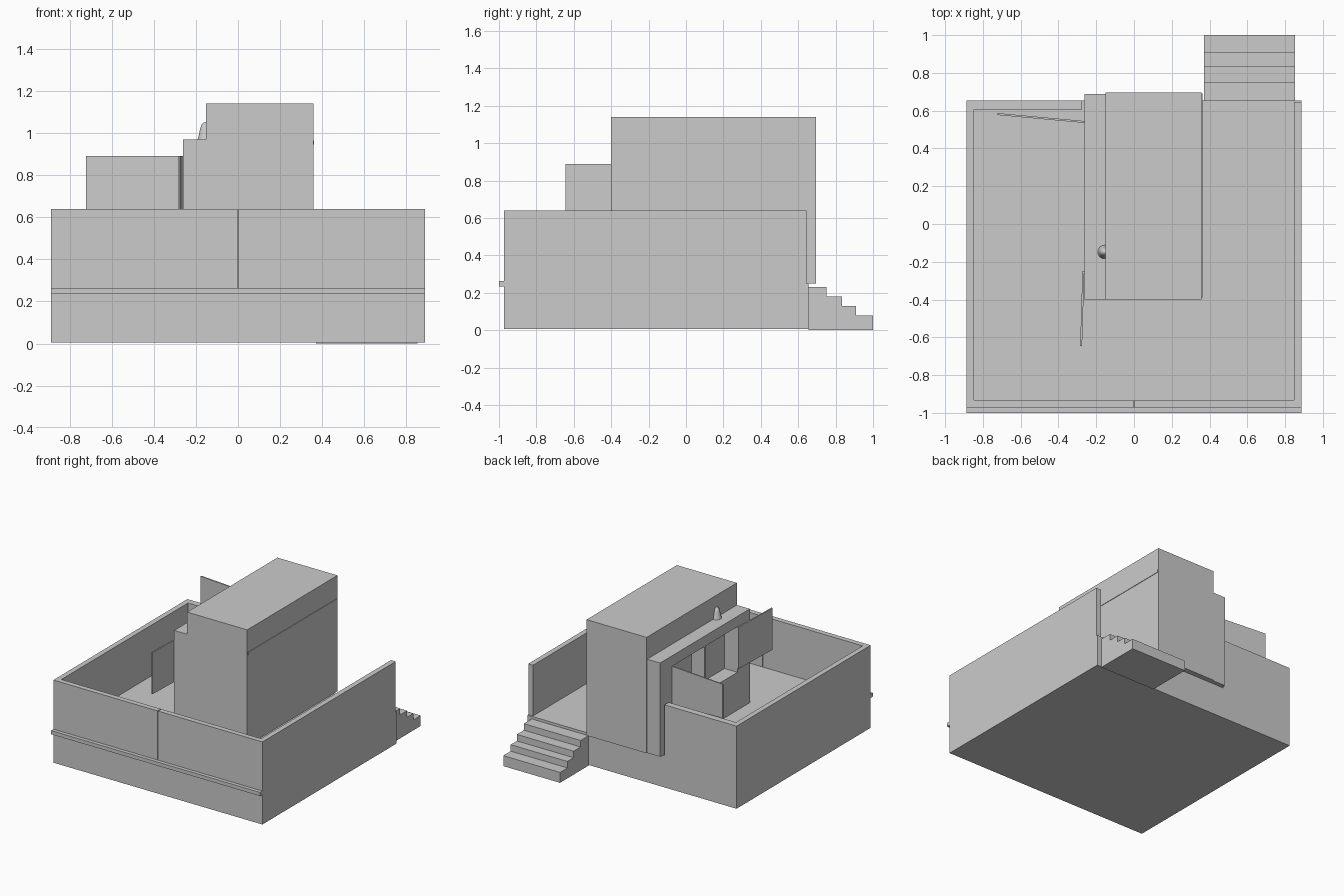
import bpy, bmesh, math
from mathutils import Vector

if "Cube" in bpy.data.objects:
    bpy.data.objects.remove(bpy.data.objects["Cube"])


def finish(name, bm):
    bmesh.ops.recalc_face_normals(bm, faces=bm.faces)
    mesh = bpy.data.meshes.new(name)
    bm.to_mesh(mesh)
    bm.free()
    ob = bpy.data.objects.new(name, mesh)
    bpy.context.collection.objects.link(ob)
    return ob


def prism(name, pts, axis, lo, hi):
    """Extrude a 2D outline along x (pts = y,z) or z (pts = x,y)."""
    bm = bmesh.new()
    if axis == 'x':
        vs = [bm.verts.new((lo, a, b)) for a, b in pts]
        move = Vector((hi - lo, 0, 0))
    else:
        vs = [bm.verts.new((a, b, lo)) for a, b in pts]
        move = Vector((0, 0, hi - lo))
    face = bm.faces.new(vs)
    res = bmesh.ops.extrude_face_region(bm, geom=[face], use_keep_orig=True)
    bmesh.ops.translate(bm, vec=move,
                        verts=[g for g in res['geom'] if isinstance(g, bmesh.types.BMVert)])
    return finish(name, bm)


def box(name, x0, x1, y0, y1, z0, z1):
    return prism(name, [(x0, y0), (x1, y0), (x1, y1), (x0, y1)], 'z', z0, z1)


def leaf(name, a, b, thick, z0, z1):
    """Thin upright panel between two plan points."""
    a, b = Vector(a), Vector(b)
    d = (b - a).normalized()
    n = Vector((-d.y, d.x)) * thick / 2
    return prism(name, [a - n, b - n, b + n, a + n], 'z', z0, z1)


DECK, TOP = 0.25, 0.64
W, T = 0.888, 0.04          # half width and wall thickness
FRONT, BACK = -0.972, 0.655

# Platform and parapet walls
box("platform", -W, W, FRONT, BACK, 0.006, DECK)
for side, s in (("left", -1), ("right", 1)):
    x0, x1 = sorted((s * W, s * (W - T)))
    box(side + "_wall", x0, x1, FRONT, 0.645, DECK, TOP)
    # front wall is two panels with a narrow joint
    x0, x1 = sorted((s * 0.003, s * (W - T)))
    box(side + "_front_panel", x0, x1, FRONT, FRONT + T, DECK, TOP)
box("left_back_wall", -W, -0.275, 0.605, BACK, DECK, TOP)
box("front_ledge", -W, W, -1.0, FRONT, 0.235, 0.263)

# Entrance stairs
steps = [(1.0, 0.08), (0.91, 0.13), (0.835, 0.18), (0.75, 0.23)]
outline = [(BACK, 0.0)]
z = 0.0
for y, top in steps:
    outline += [(y, z), (y, top)]
    z = top
outline.append((BACK, z))
prism("stairs", outline, 'x', 0.37, 0.852)

# Tall central cabin block with a slim trim on its right side
box("cabin", -0.152, 0.358, -0.40, 0.695, DECK, 1.14)
box("cabin_trim", 0.358, 0.362, -0.39, 0.69, 0.945, 0.965)

# Low side bay: frame around a doorway and a window recess
BX0, BX1 = -0.262, -0.152
box("bay_roof", BX0, BX1, -0.40, 0.688, 0.89, 0.97)
for name, y0, y1 in (("bay_back_post", 0.54, 0.688),
                     ("bay_partition", 0.13, 0.15),
                     ("bay_front_post", -0.40, -0.25)):
    box(name, BX0, BX1, y0, y1, DECK, 0.89)
box("window_sill_block", BX0, BX1, -0.25, 0.13, DECK, 0.54)

# Open door and open window shutter
leaf("door", (-0.262, 0.54), (-0.722, 0.582), 0.010, DECK, 0.89)
leaf("shutter", (-0.268, -0.25), (-0.280, -0.645), 0.010, 0.57, 0.89)

# Rounded lamp on the bay roof
profile = [(0.036, 0.97), (0.030, 0.99), (0.024, 1.02), (0.016, 1.042), (0.008, 1.05), (0.0, 1.052)]
bm = bmesh.new()
vs = [bm.verts.new((r, 0, h)) for r, h in profile]
vs.append(bm.verts.new((0, 0, 0.97)))
edges = [bm.edges.new((vs[i], vs[i + 1])) for i in range(len(profile) - 1)]
edges.append(bm.edges.new((vs[-1], vs[0])))
bmesh.ops.spin(bm, geom=vs + edges, cent=(0, 0, 0), axis=(0, 0, 1),
               angle=math.tau, steps=24, use_merge=True)
bmesh.ops.remove_doubles(bm, verts=bm.verts, dist=1e-5)
for f in bm.faces:
    f.smooth = abs(f.calc_center_median().z - 0.97) > 1e-4
lamp = finish("lamp", bm)
lamp.location = (-0.156, -0.148, 0)
